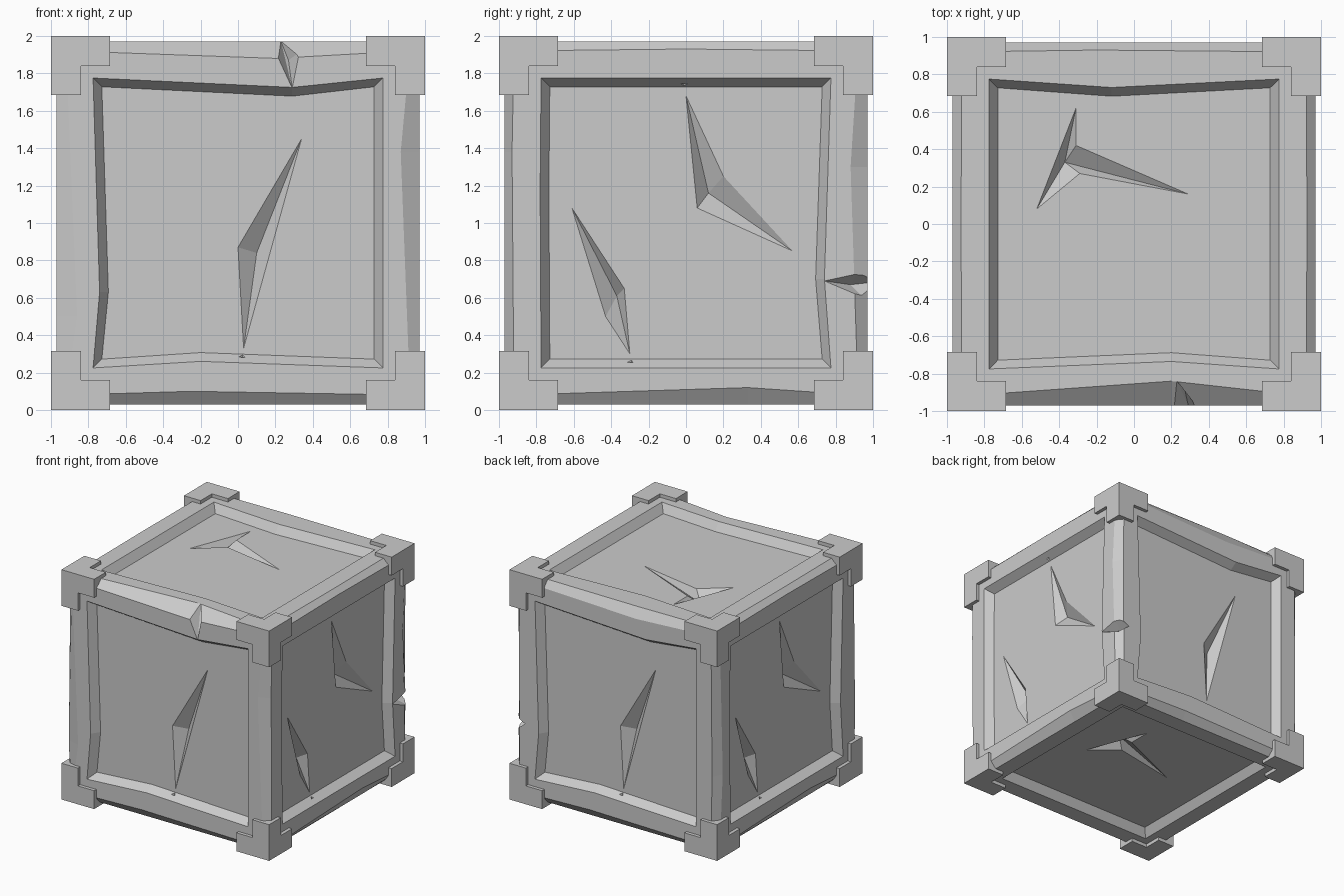
import bpy, bmesh
from mathutils import Vector

if "Cube" in bpy.data.objects:
    bpy.data.objects.remove(bpy.data.objects["Cube"])

H, FLOOR = 0.97, 0.90            # frame surface and recessed panel distance
MID = Vector((0, 0, 1))
DIR = {'R': Vector((1, 0, 0)), 'L': Vector((-1, 0, 0)), 'K': Vector((0, 1, 0)),
       'F': Vector((0, -1, 0)), 'T': Vector((0, 0, 1)), 'B': Vector((0, 0, -1))}
# each face with its bottom, right, top, left neighbours
SIDES = {'F': 'BRTL', 'R': 'BKTF', 'K': 'BLTR', 'L': 'BFTK', 'T': 'FRKL', 'B': 'FLKR'}
# worn edges: position along edge, inset on first face, inset on second face
EDGES = {'FT': (.2, .09, .13), 'FB': (-.25, .07, .05), 'FR': (.38, .10, .04),
         'FL': (-.5, .11, .03), 'KT': (-.2, .09, .04), 'KB': (.25, .07, .05),
         'RK': (.3, .09, .04), 'LK': (-.3, .09, .04), 'RT': (0, .04, .045),
         'LT': (0, .04, .045), 'RB': (.33, .09, .05), 'LB': (-.33, .09, .05)}
# panel outline midpoints: position and distance for bottom, right, top, left
P_FRONT = [(-.2, .74), (0, .775), (.29, .725), (-.37, .74)]
P_RIGHT = [(0, .775), (-.3, .74), (0, .775), (.18, .78)]
P_TOP = [(.2, .735), (0, .775), (-.12, .73), (0, .775)]
P_FLAT = [(0, .775)] * 4
PANELS = {'F': P_FRONT, 'K': P_FRONT, 'R': P_RIGHT, 'L': P_RIGHT, 'T': P_TOP, 'B': P_FLAT}
# cracks: deepest point then outline, in face coordinates
C_FRONT = [(.1, -.16), (.34, .45), (0, -.13), (.03, -.67)]
C_RIGHT1 = [(.12, .16), (0, .68), (.06, .08), (.57, -.15), (.2, .25)]
C_RIGHT2 = [(-.37, -.39), (-.61, .08), (-.43, -.5), (-.30, -.7), (-.33, -.35)]
C_TOP = [(-.37, .33), (-.31, .62), (-.52, .08), (-.29, .27), (.29, .16), (-.31, .42)]
C_BOTTOM = [(u + .05, v - .14) for u, v in C_TOP]
CRACKS = {'F': [C_FRONT], 'K': [C_FRONT], 'R': [C_RIGHT1, C_RIGHT2],
          'L': [C_RIGHT1, C_RIGHT2], 'T': [C_TOP], 'B': [C_BOTTOM]}


def at(face, u, v, n):
    s = SIDES[face]
    return MID + DIR[s[1]] * u + DIR[s[2]] * v + DIR[face] * n


def finish(bm, name):
    bmesh.ops.recalc_face_normals(bm, faces=bm.faces[:])
    me = bpy.data.meshes.new(name)
    bm.to_mesh(me)
    bm.free()
    ob = bpy.data.objects.new(name, me)
    bpy.context.collection.objects.link(ob)
    return ob


# crate body: frames, recessed panels and worn edge strips
bm = bmesh.new()
corner, middle = {}, {}
for f, sides in SIDES.items():
    outer, rim, floor = [], [], []
    for i, s in enumerate(sides):
        prev = sides[i - 1]
        p = MID + DIR[f] * H + (DIR[s] + DIR[prev]) * (H - .05)
        corner[f, frozenset((f, s, prev))] = c = bm.verts.new(p)
        key = f + s if f + s in EDGES else s + f
        t, a, b = EDGES[key]
        axis = Vector((1, 1, 1)) - Vector(map(abs, DIR[f] + DIR[s]))
        p = MID + DIR[f] * H + DIR[s] * (H - (a if key[0] == f else b)) + axis * t
        middle[f, s] = m = bm.verts.new(p)
        outer += [c, m]
        t, d = PANELS[f][i]
        along = DIR[sides[2]] if i % 2 else DIR[sides[1]]
        diag = DIR[s] + DIR[prev]
        for ring, inset, n in ((rim, 0, H), (floor, .047, FLOOR)):
            base = MID + DIR[f] * n
            ring.append(bm.verts.new(base + diag * (.775 - inset)))
            ring.append(bm.verts.new(base + DIR[s] * (d - inset) + along * t))
    for r0, r1 in ((outer, rim), (rim, floor)):
        for i in range(8):
            j = (i + 1) % 8
            bm.faces.new((r0[i], r0[j], r1[j], r1[i]))
    bm.faces.new(floor)
for f, g in EDGES:
    for k in {k[1] for k in corner if k[0] == f and g in k[1]}:
        bm.faces.new((corner[f, k], middle[f, g], middle[g, f], corner[g, k]))
for k in {k[1] for k in corner}:
    bm.faces.new([corner[f, k] for f in sorted(k)])
body = finish(bm, "crate_body")

# crack and chip cutters
bm = bmesh.new()
DEPTH, RISE = .08, .025
for f, cracks in CRACKS.items():
    for (cu, cv), *outline in cracks:
        k = (DEPTH + RISE) / DEPTH
        tip = bm.verts.new(at(f, cu, cv, FLOOR - DEPTH))
        top = [bm.verts.new(at(f, cu + (u - cu) * k, cv + (v - cv) * k, FLOOR + RISE))
               for u, v in outline]
        bm.faces.new(top)
        for i in range(len(top)):
            bm.faces.new((top[i - 1], top[i], tip))
CHIPS = [
    [(.23, -.84, 1.97), (.29, -.97, 1.72), (.27, -.88, 1.87), (.15, -1.05, 1.95),
     (.38, -1.05, 1.95), (.25, -.95, 2.08), (.29, -1.08, 1.72)],
    [(.97, .74, .69), (.87, .97, .68), (.88, .88, .67), (1.04, .93, .77),
     (1.0, 1.02, .75), (1.04, 1.0, .55), (1.06, .8, .69)]]
for pts in CHIPS:
    vs = [bm.verts.new(p) for p in pts]
    res = bmesh.ops.convex_hull(bm, input=vs)
    unused = [v for v in vs if v.is_valid and not v.link_faces]
    bmesh.ops.delete(bm, geom=unused, context='VERTS')
cutter = finish(bm, "damage_cutter")
cutter.hide_render = True
mod = body.modifiers.new("damage", 'BOOLEAN')
mod.object, mod.operation, mod.solver = cutter, 'DIFFERENCE', 'EXACT'
bpy.context.view_layer.objects.active = body
bpy.ops.object.modifier_apply(modifier=mod.name)
bpy.data.objects.remove(cutter)

# eight corner brackets: three stubby arms meeting at each corner
STEPS = (1.0, .84, .685)
CELLS = {(0, 0, 0), (1, 0, 0), (0, 1, 0), (0, 0, 1)}
for sx in (-1, 1):
    for sy in (-1, 1):
        for sz in (-1, 1):
            bm = bmesh.new()
            for cell in CELLS:
                for ax in range(3):
                    for side in (0, 1):
                        near = list(cell)
                        near[ax] += 2 * side - 1
                        if tuple(near) in CELLS:
                            continue
                        quad = []
                        for a, b in ((0, 0), (1, 0), (1, 1), (0, 1)):
                            g = list(cell)
                            g[ax] += side
                            g[(ax + 1) % 3] += a
                            g[(ax + 2) % 3] += b
                            quad.append(bm.verts.new((sx * STEPS[g[0]], sy * STEPS[g[1]],
                                                      1 + sz * STEPS[g[2]])))
                        bm.faces.new(quad)
            bmesh.ops.remove_doubles(bm, verts=bm.verts[:], dist=1e-4)
            bmesh.ops.dissolve_limit(bm, angle_limit=.01, verts=bm.verts[:], edges=bm.edges[:])
            finish(bm, "corner_bracket")
